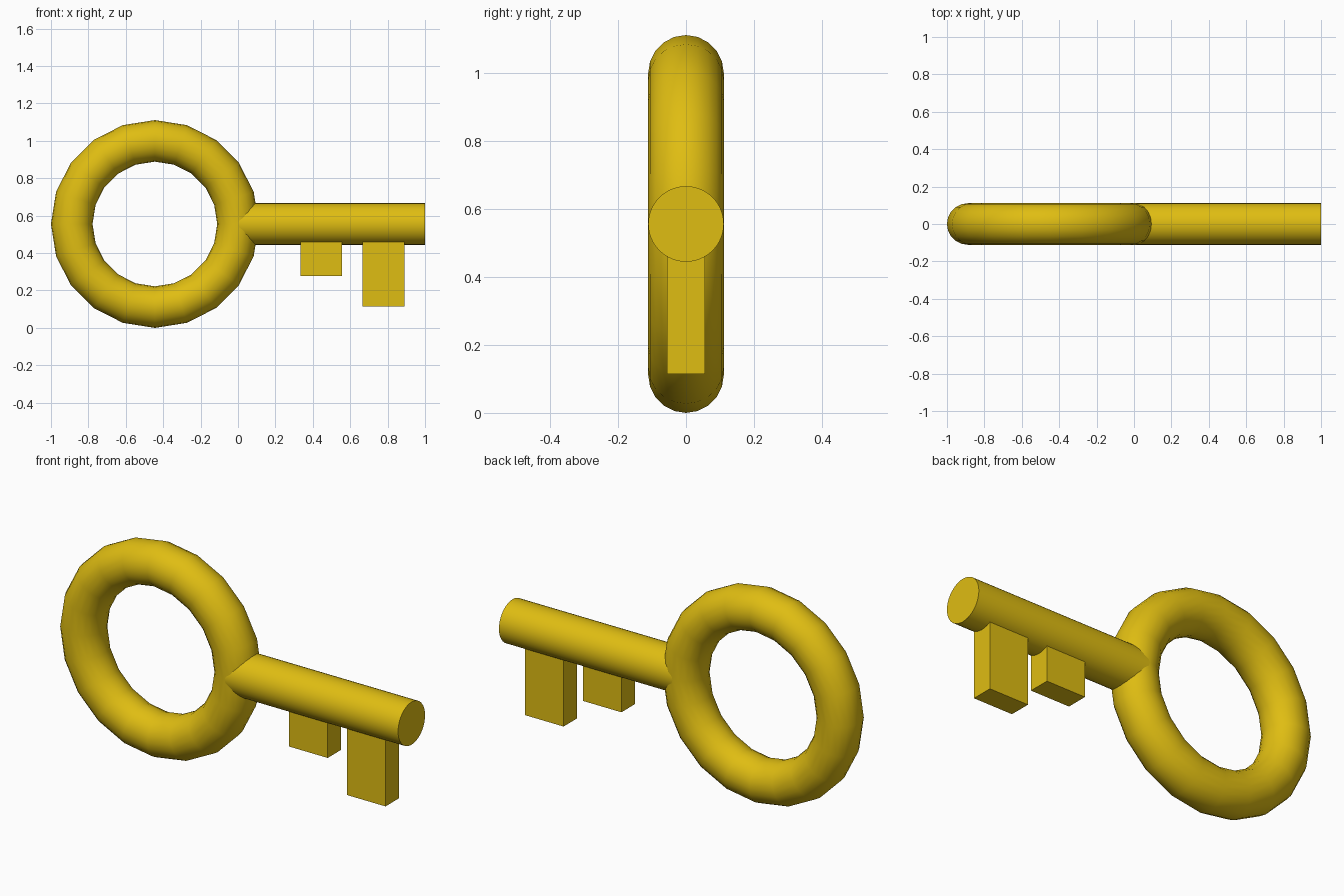
import bpy, math

if "Cube" in bpy.data.objects:
    bpy.data.objects.remove(bpy.data.objects["Cube"])

U = 1 / 9            # design unit
AXIS_Z = 5 * U       # height of the shaft axis

gold = bpy.data.materials.new("gold")
gold.diffuse_color = (0.74, 0.51, 0.006, 1)
gold.use_nodes = True
gold.node_tree.nodes["Principled BSDF"].inputs["Base Color"].default_value = gold.diffuse_color


def finish(name, smooth=False):
    ob = bpy.context.object
    ob.name = name
    ob.data.materials.append(gold)
    bpy.ops.object.transform_apply(location=False, rotation=True, scale=True)
    if smooth:
        bpy.ops.object.shade_smooth_by_angle(angle=math.radians(40))
    return ob


# Ring handle, standing in the XZ plane
bpy.ops.mesh.primitive_torus_add(major_segments=20, minor_segments=20,
                                 major_radius=4 * U, minor_radius=U,
                                 location=(-4 * U, 0, AXIS_Z),
                                 rotation=(math.pi / 2, 0, 0))
finish("ring_handle", smooth=True)

# Round shaft, starting inside the ring's tube
bpy.ops.mesh.primitive_cylinder_add(vertices=40, radius=U, depth=9 * U,
                                    location=(4.5 * U, 0, AXIS_Z),
                                    rotation=(0, math.pi / 2, 0))
finish("shaft", smooth=True)

# Two teeth hanging from the shaft: name, centre x, bottom z
for name, x, bottom in (("short_tooth", 4 * U, 2.5 * U), ("long_tooth", 7 * U, 1.03 * U)):
    top = 4.5 * U
    bpy.ops.mesh.primitive_cube_add(size=1, location=(x, 0, (top + bottom) / 2))
    bpy.context.object.scale = (2 * U, U, top - bottom)
    finish(name)
